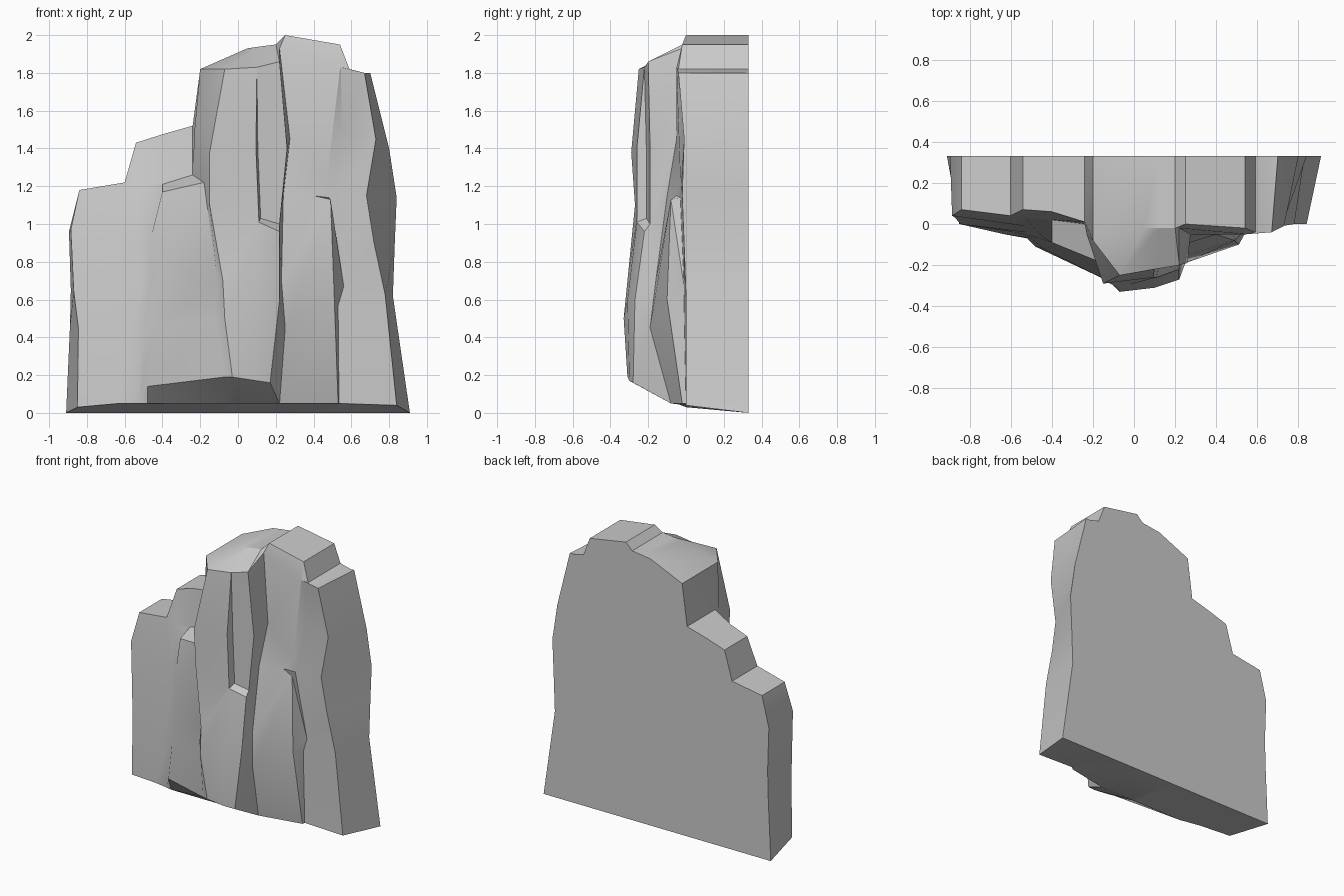
import bpy, bmesh, math

BACK = 0.33

# Each rib is a crease running up the rock face: (x, y, z) from foot to crown.
# Ribs shared by neighbouring parts
pillar_edge = [(-.07, -.3, .19), (-.12, -.28, .5), (-.11, -.26, .7),
               (-.18, -.18, 1.22), (-.24, .0, 1.26), (-.24, .01, 1.52)]
main_cleft = [(.22, -.08, .05), (.25, -.19, .45), (.23, -.16, .7),
              (.24, -.1, 1.15), (.275, -.05, 1.45), (.22, -.02, 1.93), (.25, 0, 2.0)]

# Stepped shelves on the left
left_shelves = [
    [(-.91, BACK, 0), (-.89, BACK, .45), (-.885, BACK, .65), (-.895, BACK, .96), (-.84, BACK, 1.18)],
    [(-.85, 0, .03), (-.845, 0, .45), (-.87, .03, .65), (-.885, .04, .97), (-.84, .07, 1.18)],
    [(-.63, -.05, .05), (-.58, -.04, .4), (-.53, -.04, .6), (-.53, -.01, .89), (-.6, .04, 1.22)],
    [(-.52, -.07, .08), (-.5, -.07, .4), (-.46, -.07, .7), (-.46, -.05, .93),
     (-.53, .03, 1.2), (-.54, .07, 1.43)],
    [(-.48, -.11, .14), (-.44, -.12, .45), (-.4, -.11, .8), (-.4, -.09, 1.17),
     (-.4, .02, 1.21), (-.4, .06, 1.475)],
    pillar_edge]

# Tall pillar with its slit and overhanging foot
centre_pillar = [
    pillar_edge,
    pillar_edge[:4] + [(-.23, -.05, 1.5), (-.2, -.08, 1.82)],
    [(-.03, -.31, .19), (-.07, -.33, .5), (-.08, -.31, .7), (-.15, -.27, 1.1),
     (-.15, -.29, 1.38), (-.07, -.25, 1.82), (.05, -.02, 1.93)],
    [(.1, -.3, .17), (.1, -.31, .6), (.11, -.26, 1.01), (.11, -.26, 1.03),
     (.095, -.26, 1.4), (.1, -.22, 1.83), (.12, -.02, 1.94)],
    [(.1, -.3, .17), (.1, -.31, .6), (.11, -.26, 1.01), (.12, -.21, 1.03),
     (.105, -.21, 1.4), (.1, -.22, 1.83), (.12, -.02, 1.94)],
    [(.17, -.28, .16), (.22, -.27, .6), (.22, -.22, .96), (.22, -.19, 1.0),
     (.26, -.19, 1.4), (.22, -.2, 1.86), (.2, -.02, 1.95)],
    main_cleft]

# Right wall with the broken ledge
right_wall = [
    main_cleft,
    [(.53, -.02, .05), (.51, -.1, .6), (.49, -.08, 1.13), (.4, -.05, 1.15),
     (.47, -.03, 1.23), (.54, -.05, 1.82), (.54, -.02, 1.95)],
    [(.535, 0, .05), (.53, -.01, .57), (.56, -.01, .67), (.48, -.03, 1.14),
     (.55, -.01, 1.5), (.545, -.05, 1.83), (.59, -.04, 1.82)],
    [(.84, 0, .04), (.78, 0, .62), (.72, -.01, .9), (.68, -.02, 1.15), (.73, -.01, 1.45), (.67, -.04, 1.8)],
    [(.91, BACK, 0), (.82, BACK, .62), (.83, BACK, .9), (.84, BACK, 1.14), (.8, BACK, 1.4), (.7, BACK, 1.8)]]


def add_part(bm, ribs):
    """Skin the ribs, then run foot and crown back to the flat rear."""
    count = max(len(r) for r in ribs)
    loops = []
    for rib in ribs:
        x, y, z = rib[0]
        foot = (x, max(y, -.08), min(z, .05))
        tx, ty, tz = rib[-1]
        full = [(x, BACK, 0), foot] + rib + [rib[-1]] * (count - len(rib)) + [(tx, BACK, tz)]
        loops.append([bm.verts.new(p) for p in full])
    for a, b in zip(loops, loops[1:]):
        for i in range(len(a) - 1):
            bm.faces.new((a[i], b[i], b[i + 1], a[i + 1]))
    # rear face outline, including end ribs that lie on the rear plane
    def inner(loop):
        return loop[1:-1] if all(v.co.y > BACK - .001 for v in loop) else []
    outline = [l[0] for l in loops] + inner(loops[-1])
    outline += [l[-1] for l in reversed(loops)] + inner(loops[0])[::-1]
    bm.faces.new(outline[::-1])


bm = bmesh.new()
for part in (left_shelves, centre_pillar, right_wall):
    add_part(bm, part)
bmesh.ops.remove_doubles(bm, verts=bm.verts, dist=.0005)
bmesh.ops.dissolve_degenerate(bm, edges=bm.edges, dist=.0005)
bmesh.ops.recalc_face_normals(bm, faces=bm.faces)

mesh = bpy.data.meshes.new("cliff_rock")
bm.to_mesh(mesh)
bm.free()
rock = bpy.data.objects.new("cliff_rock", mesh)
bpy.context.collection.objects.link(rock)
bpy.context.view_layer.objects.active = rock
rock.select_set(True)
bpy.ops.object.shade_smooth_by_angle(angle=math.radians(25))
